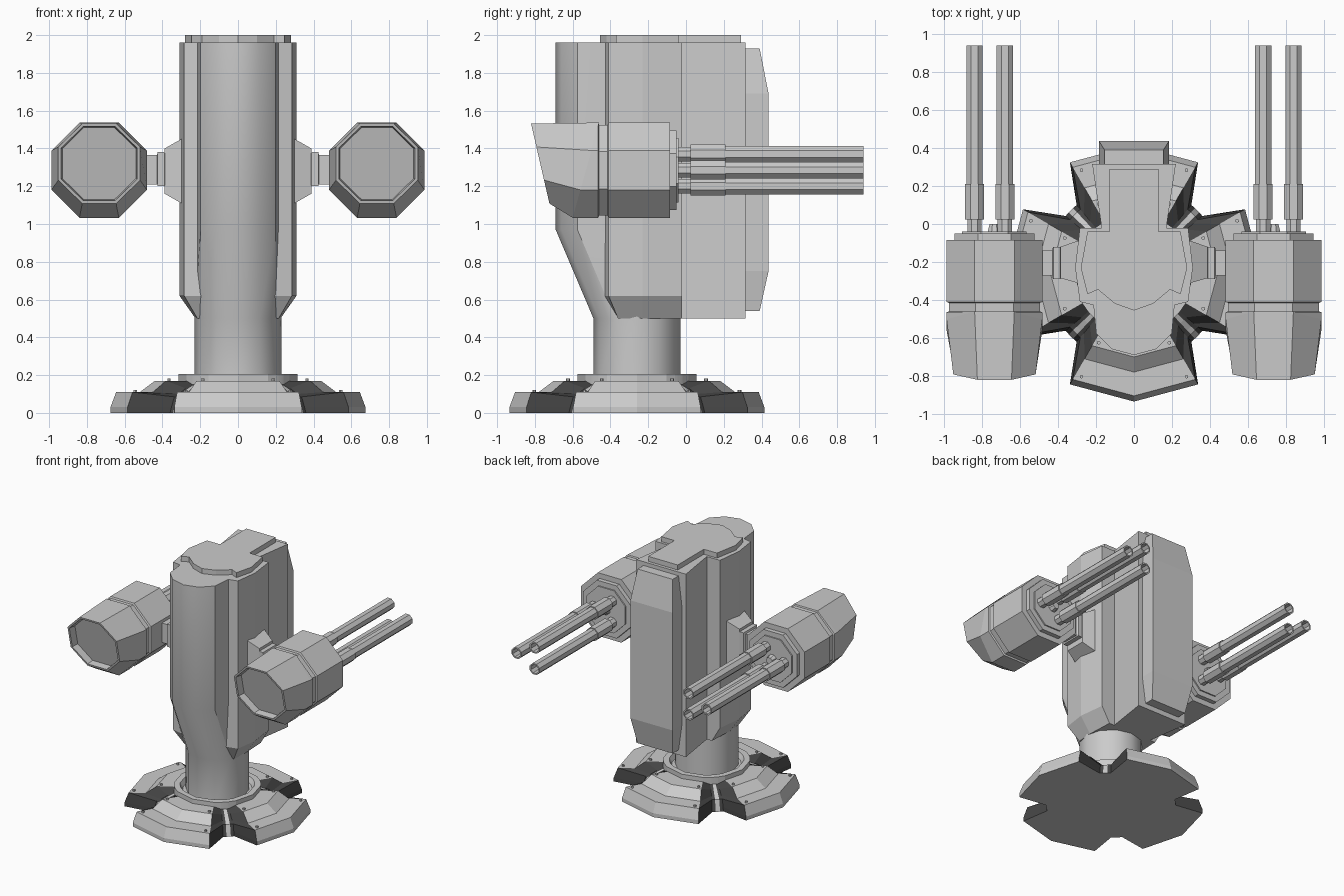
import bpy, bmesh, math
from mathutils import Vector

if "Cube" in bpy.data.objects:
    bpy.data.objects.remove(bpy.data.objects["Cube"])

CY = -0.26  # y of the pedestal axis

dark = bpy.data.materials.new("dark_metal")
dark.diffuse_color = (0.06, 0.06, 0.06, 1)
dark.use_nodes = True
dark.node_tree.nodes["Principled BSDF"].inputs["Base Color"].default_value = dark.diffuse_color
grey = bpy.data.materials.new("grey_metal")
grey.diffuse_color = (0.8, 0.8, 0.8, 1)
grey.use_nodes = True
grey.node_tree.nodes["Principled BSDF"].inputs["Base Color"].default_value = grey.diffuse_color


def loft(name, loops, cap_start=True, cap_end=True, smooth=False, dark_test=None):
    """Skin closed loops of equal length; dark_test(row, column) picks dark faces."""
    bm = bmesh.new()
    rings = [[bm.verts.new(p) for p in lp] for lp in loops]
    n = len(rings[0])
    for i in range(len(rings) - 1):
        for j in range(n):
            k = (j + 1) % n
            f = bm.faces.new((rings[i][j], rings[i][k], rings[i + 1][k], rings[i + 1][j]))
            if dark_test and dark_test(i, j):
                f.material_index = 1
    if cap_start:
        bm.faces.new(rings[0][::-1])
    if cap_end:
        bm.faces.new(rings[-1])
    bmesh.ops.recalc_face_normals(bm, faces=bm.faces)
    me = bpy.data.meshes.new(name)
    bm.to_mesh(me)
    bm.free()
    ob = bpy.data.objects.new(name, me)
    bpy.context.collection.objects.link(ob)
    if dark_test:
        me.materials.append(grey)
        me.materials.append(dark)
    if smooth:
        bpy.ops.object.select_all(action='DESELECT')
        ob.select_set(True)
        bpy.context.view_layer.objects.active = ob
        bpy.ops.object.shade_smooth_by_angle(angle=math.radians(35))
    return ob


def mirrored(half):
    return half + [(-x, y) for x, y in reversed(half) if x != 0]


def at_z(outline, z):
    return [(x, y, z) for x, y in outline]


def ring_y(cx, cz, r, y, n=8):
    """n-gon facing along y, flat side up; r is the half width across flats."""
    R = r / math.cos(math.pi / n)
    return [(cx + R * math.cos(math.tau * (i + .5) / n), y,
             cz + R * math.sin(math.tau * (i + .5) / n)) for i in range(n)]


# Base: armoured segments separated by four dark notches
seg = [(.675, 0), (.675, .03), (.645, .11), (.52, .11), (.44, .17), (.315, .17),
       (.315, .205), (.27, .205), (.25, .17)]
notch = [(.47, 0), (.46, .03), (.44, .085), (.41, .10), (.36, .13), (.315, .15),
         (.315, .205), (.27, .205), (.25, .17)]
columns = []
for k in range(4):
    for a in (-30, 0, 30, 40, 43, 47, 50):
        columns.append((math.radians(90 * k + a), notch if a > 30 else seg))
loops = [[(p[i][0] * math.cos(a), CY + p[i][0] * math.sin(a), p[i][1]) for a, p in columns]
         for i in range(len(seg))]
loft("base", loops, dark_test=lambda i, j: i < 5 and j % 7 in (2, 3, 5, 6))

# Base bolts
for k in range(4):
    for da in (-27, 27):
        for r, z in ((.61, .11), (.41, .17)):
            a = math.radians(90 * k + da)
            bpy.ops.mesh.primitive_cylinder_add(
                vertices=6, radius=.01, depth=.024,
                location=(r * math.cos(a), CY + r * math.sin(a), z))
            bpy.context.object.name = "base_bolt"

# Column: twelve-sided pedestal whose front swells forward above
circle = [(.23 * math.sin(math.tau * i / 12), CY - .23 * math.cos(math.tau * i / 12))
          for i in range(12)]
swollen = [(x, y - .2 if y < CY - .05 else y) for x, y in circle]
loft("column", [at_z(circle, .15), at_z(circle, .5), at_z(swollen, .97),
                at_z(swollen, 1.96)], smooth=True)

# Body shell: side panels and rear slab, side panels chamfered at the bottom
slab = [(.17, -.02), (.22, .315)]
side = [(.2, -.43), (.285, -.41), (.31, -.23), (.285, -.02)]
low = [(.19, -.36), (.215, -.36), (.225, -.23), (.215, -.02)]
body, foot = mirrored(side + slab), mirrored(low + slab)
loft("body_shell", [at_z(foot, .5), at_z(body, .62), at_z(body, 1.96)])

# Top plate
top = mirrored([(0, -.455), (.1, -.42), (.19, -.345), (.245, -.37), (.28, -.23),
                (.245, -.04), (.13, -.04), (.13, .29)])
loft("top_plate", [at_z(top, 1.95), at_z(top, 2.0)])

# Rear panel with tapered ends
rear = [(.155, .54, .31, .39), (.185, .75, .31, .437), (.185, 1.69, .31, .437),
        (.155, 1.93, .31, .39)]
loft("rear_panel", [[(-w, a, z), (w, a, z), (w, b, z), (-w, b, z)] for w, z, a, b in rear])

# Arms and gun pods on both sides
PX, PZ = .735, 1.285
for s, tag in ((1, "right"), (-1, "left")):
    def box_x(name, sections):
        loft(name, [[(s * x, y0, z0), (s * x, y1, z0), (s * x, y1, z1), (s * x, y0, z1)]
                    for x, y0, y1, z0, z1 in sections])

    box_x(tag + "_arm_pad", [(.26, -.31, -.09, 1.10, 1.46), (.30, -.31, -.09, 1.11, 1.45),
                             (.388, -.285, -.12, 1.16, 1.40)])
    box_x(tag + "_arm_joint", [(.38, -.28, -.13, 1.22, 1.36), (.39, -.29, -.12, 1.20, 1.38),
                               (.425, -.29, -.12, 1.20, 1.38), (.43, -.28, -.13, 1.22, 1.36)])
    box_x(tag + "_arm", [(.42, -.27, -.14, 1.21, 1.365), (.50, -.27, -.14, 1.21, 1.365)])

    # Pod shell: groove, tapered nose with a slanted, recessed face
    cx = s * PX

    def nose(scale, depth):
        out = []
        for x, _, z in ring_y(0, 0, .252, 0):
            zz = PZ + .035 + z * .84 * scale
            out.append((cx + x * .86 * scale, -.82 + (1.53 - zz) * .23 + depth, zz))
        return out

    mid = [(x, -.46 - .14 * (PZ + .252 - z) / .504, z) for x, y, z in ring_y(cx, PZ, .252, 0)]
    loft(tag + "_pod", [
        ring_y(cx, PZ, .21, -.05), ring_y(cx, PZ, .21, -.085), ring_y(cx, PZ, .252, -.085),
        ring_y(cx, PZ, .252, -.41), ring_y(cx, PZ, .24, -.415), ring_y(cx, PZ, .24, -.46),
        ring_y(cx, PZ, .252, -.465), mid, nose(1, 0), nose(.93, 0), nose(.90, .06)])
    loft(tag + "_pod_rear_disc", [ring_y(cx, PZ, .17, -.06), ring_y(cx, PZ, .17, -.04)])
    loft(tag + "_pod_hub", [ring_y(cx, PZ, .04, -.06), ring_y(cx, PZ, .025, 0)])

    # Three hollow barrels with sleeves
    barrel = [(.038, -.06), (.038, .025), (.05, .025), (.05, .21), (.043, .21),
              (.043, .94), (.033, .94), (.033, .70)]
    for bx, bz in ((.68, 1.37), (.68, 1.20), (.84, 1.285)):
        loft(tag + "_barrel", [ring_y(s * bx, bz, r, y) for r, y in barrel])
